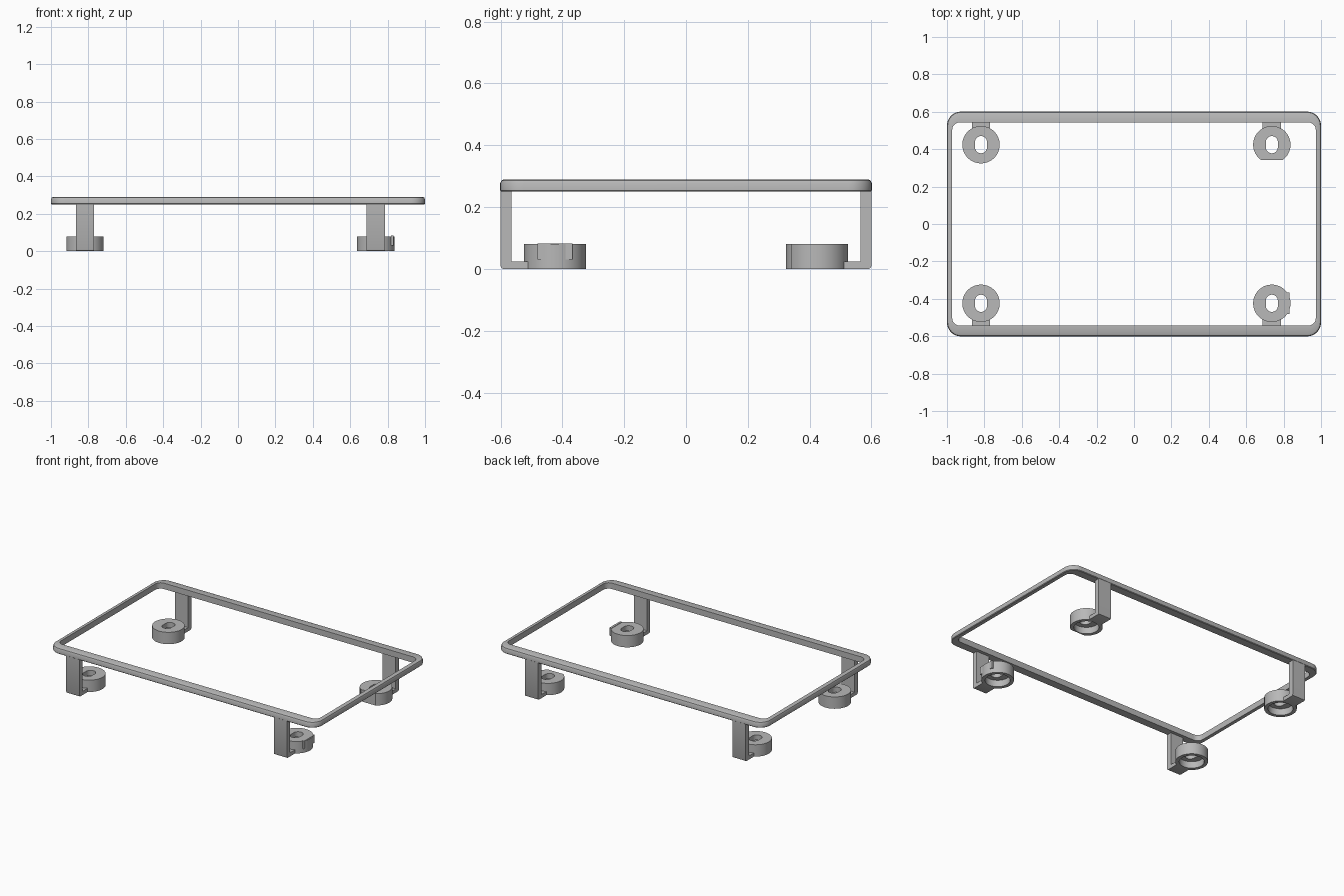
import bpy, bmesh, math

if "Cube" in bpy.data.objects:
    bpy.data.objects.remove(bpy.data.objects["Cube"])

grey = bpy.data.materials.new("plain_grey")
grey.diffuse_color = (0.48, 0.48, 0.48, 1)
grey.use_nodes = True
grey.node_tree.nodes["Principled BSDF"].inputs["Base Color"].default_value = grey.diffuse_color


def finish(bm, name):
    bmesh.ops.recalc_face_normals(bm, faces=bm.faces[:])
    mesh = bpy.data.meshes.new(name)
    bm.to_mesh(mesh)
    bm.free()
    mesh.materials.append(grey)
    obj = bpy.data.objects.new(name, mesh)
    bpy.context.collection.objects.link(obj)
    bpy.ops.object.select_all(action='DESELECT')
    obj.select_set(True)
    bpy.context.view_layer.objects.active = obj
    bpy.ops.object.shade_smooth_by_angle(angle=math.radians(30))
    return obj


def ring_solid(name, loops):
    """Closed ring-shaped solid skinned through equal-length loops."""
    bm = bmesh.new()
    rings = [[bm.verts.new(p) for p in loop] for loop in loops]
    n = len(rings[0])
    for k, a in enumerate(rings):
        b = rings[(k + 1) % len(rings)]
        for i in range(n):
            j = (i + 1) % n
            bm.faces.new((a[i], a[j], b[j], b[i]))
    return finish(bm, name)


def prism_x(name, profile, x0, x1):
    """Extrude a (y, z) profile along x."""
    bm = bmesh.new()
    face = bm.faces.new([bm.verts.new((x0, y, z)) for y, z in profile])
    ext = bmesh.ops.extrude_face_region(bm, geom=[face])
    verts = [v for v in ext['geom'] if isinstance(v, bmesh.types.BMVert)]
    bmesh.ops.translate(bm, verts=verts, vec=(x1 - x0, 0, 0))
    return finish(bm, name)


def rounded_rect(hx, hy, r, z, steps=8):
    pts = []
    for q, (sx, sy) in enumerate([(1, 1), (-1, 1), (-1, -1), (1, -1)]):
        for i in range(steps + 1):
            t = math.pi / 2 * (q + i / steps)
            pts.append((sx * (hx - r) + r * math.cos(t),
                        sy * (hy - r) + r * math.sin(t), z))
    return pts


# Rectangular frame with a softened outer edge and narrower short sides
ring_solid("frame", [
    rounded_rect(0.996, 0.597, 0.071, 0.25),
    rounded_rect(1.0, 0.601, 0.075, 0.254),
    rounded_rect(1.0, 0.601, 0.075, 0.277),
    rounded_rect(0.996, 0.597, 0.071, 0.286),
    rounded_rect(0.988, 0.589, 0.063, 0.29),
    rounded_rect(0.972, 0.543, 0.04, 0.29),
    rounded_rect(0.972, 0.543, 0.04, 0.25),
])


def boss(name, cx, cy, flat=None, n=48):
    """Round cup, open below, with an oblong hole through its top."""
    def circle(r, z):
        pts = []
        for i in range(n):
            t = 2 * math.pi * (i + 0.5) / n
            y = r * math.sin(t)
            if flat is not None:
                y = max(y, flat)
            pts.append((cx + r * math.cos(t), cy + y, z))
        return pts

    def slot(z):
        pts = []
        for i in range(n):
            t = 2 * math.pi * (i + 0.5) / n
            s = math.copysign(0.014, math.sin(t))
            pts.append((cx + 0.032 * math.cos(t),
                        cy + 0.032 * math.sin(t) + s, z))
        return pts

    ring_solid(name, [slot(0.045), slot(0.08), circle(0.1, 0.08),
                      circle(0.1, 0), circle(0.077, 0), circle(0.077, 0.045)])


# Four L-shaped legs, each ending in a cup
for side, s in (("front", -1), ("back", 1)):
    for hand, x in (("left", -0.818), ("right", 0.737)):
        cy = 0.424 * s
        profile = [(0.6, 0.262), (0.6, 0.01), (0.597, 0.003), (0.59, 0),
                   (0.508, 0), (0.508, 0.025), (0.565, 0.025), (0.565, 0.262)]
        prism_x(f"{side}_{hand}_leg", [(y * s, z) for y, z in profile],
                x - 0.049, x + 0.049)
        cut = -0.083 if (side, hand) == ("back", "right") else None
        boss(f"{side}_{hand}_cup", x, cy, cut)

# Small flat stop on the side of the front right cup
prism_x("side_stop", [(-0.481, 0.03), (-0.367, 0.03),
                      (-0.367, 0.083), (-0.481, 0.083)], 0.817, 0.831)
